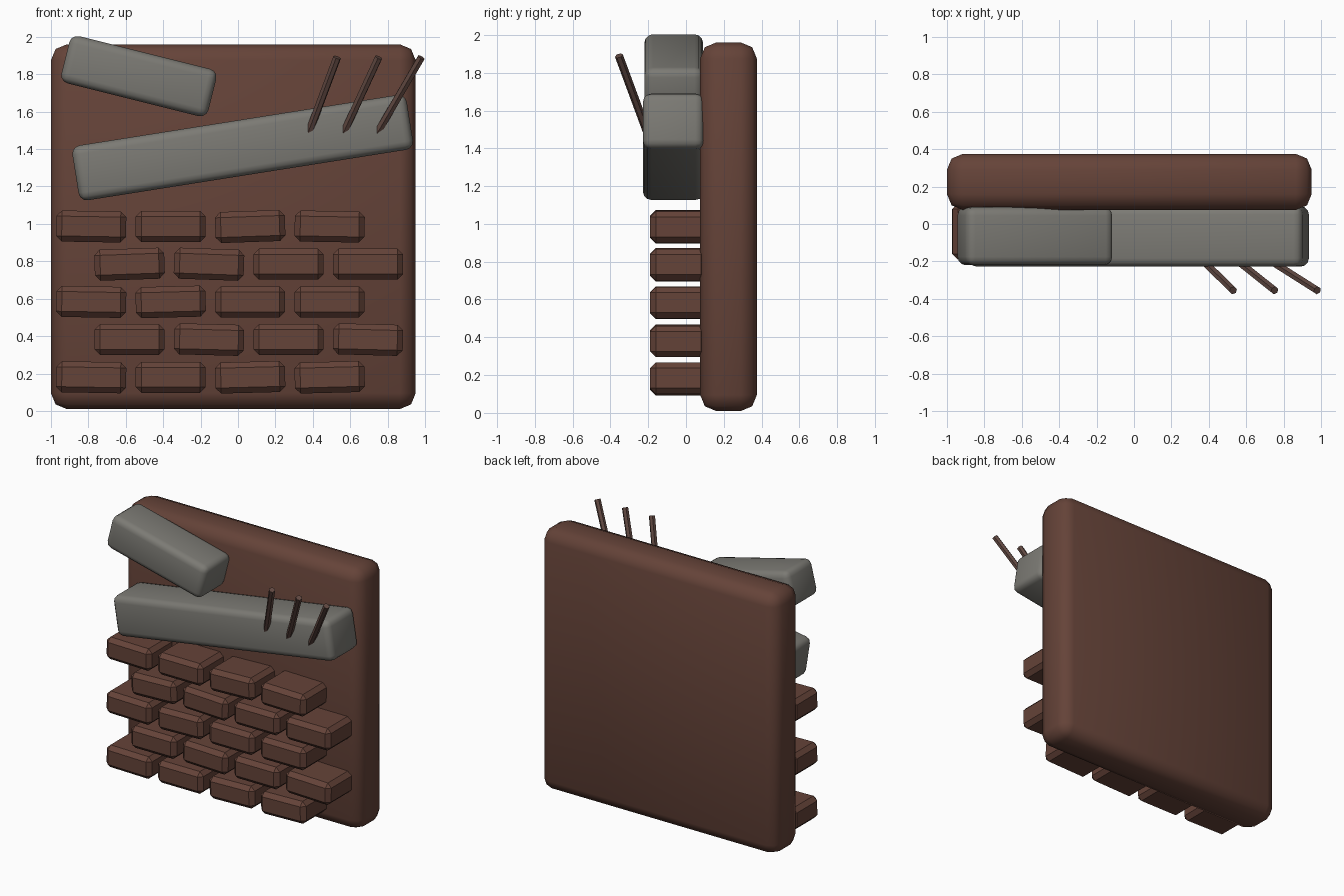
import bpy, math
from mathutils import Vector

if "Cube" in bpy.data.objects:
    bpy.data.objects.remove(bpy.data.objects["Cube"])


def material(name, rgb):
    m = bpy.data.materials.new(name)
    m.diffuse_color = (*rgb, 1)
    m.use_nodes = True
    m.node_tree.nodes["Principled BSDF"].inputs["Base Color"].default_value = m.diffuse_color
    return m


brown = material("brick_brown", (0.130, 0.056, 0.040))
grey = material("stone_grey", (0.200, 0.195, 0.175))
rust = material("rusty_steel", (0.120, 0.066, 0.054))


def box(name, lo, hi, mat, bevel, segments=1, tilt=0, smooth=True):
    """Bevelled box between two corners, tilted about the y axis (degrees, right end up)."""
    lo, hi = Vector(lo), Vector(hi)
    bpy.ops.mesh.primitive_cube_add(size=1, location=(lo + hi) / 2)
    ob = bpy.context.object
    ob.name = name
    ob.scale = hi - lo
    bpy.ops.object.transform_apply(location=False, rotation=False, scale=True)
    mod = ob.modifiers.new("bevel", "BEVEL")
    mod.width = bevel
    mod.segments = segments
    bpy.ops.object.modifier_apply(modifier=mod.name)
    ob.rotation_euler.y = -math.radians(tilt)
    ob.data.materials.append(mat)
    if smooth:
        bpy.ops.object.shade_smooth_by_angle(angle=math.radians(50))
    return ob


def block(name, cx, cz, length, height, y0, y1, tilt, bevel):
    return box(name, (cx - length / 2, y0, cz - height / 2),
               (cx + length / 2, y1, cz + height / 2), grey, bevel, 3, tilt)


# Backing wall slab
box("wall_slab", (-1.0, 0.075, 0.01), (0.95, 0.375, 1.96), brown, 0.085, 2)

# Staggered brick courses, each with a slight tilt
tilts = [(-1, 0, 1.5, 1.5), (0, -1.5, 0, -1.5), (-1, 1.5, 0, 0),
         (2, -2, 0, 0), (-1, 0, 2, -1)]
for row, row_tilts in enumerate(tilts):
    for col, tilt in enumerate(row_tilts):
        x = -0.785 + 0.425 * col + 0.205 * (row % 2)
        z = 0.18 + 0.2015 * row
        box(f"brick_{row}_{col}", (x - 0.187, -0.19, z - 0.083),
            (x + 0.187, 0.11, z + 0.083), brown, 0.03, 1, tilt, smooth=False)

# Broken concrete beam and loose chunk
block("concrete_beam", 0.025, 1.408, 1.81, 0.297, -0.228, 0.095, 9, 0.045)
block("concrete_chunk", -0.53, 1.79, 0.81, 0.26, -0.22, 0.09, -14, 0.045)

# Bent steel bars sticking out of the beam
for i, (x0, x1) in enumerate([(0.395, 0.53), (0.585, 0.752), (0.77, 0.98)]):
    top = Vector((x1, -0.355, 1.89))
    foot = Vector((x0, -0.222, 1.53))
    foot += (foot - top) * 0.15
    d = top - foot
    bpy.ops.mesh.primitive_cylinder_add(vertices=6, radius=0.022, depth=d.length,
                                        location=(top + foot) / 2,
                                        rotation=d.to_track_quat("Z", "Y").to_euler())
    bar = bpy.context.object
    bar.name = f"steel_bar_{i}"
    bar.data.materials.append(rust)
